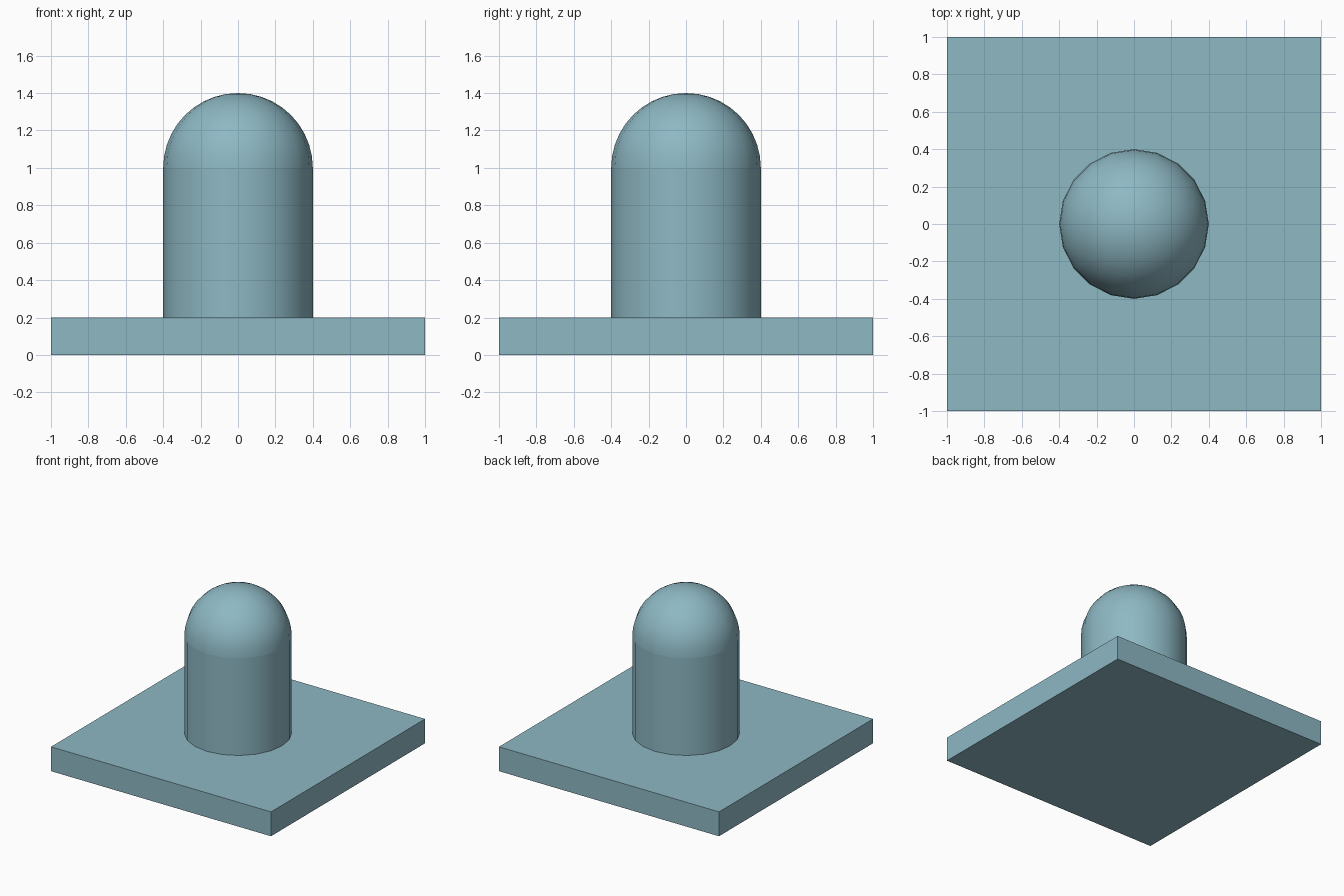
import bpy, bmesh
from math import sin, cos, pi, radians

if "Cube" in bpy.data.objects:
    bpy.data.objects.remove(bpy.data.objects["Cube"])

SIDES, RINGS = 20, 10
RADIUS, BASE_TOP, SHOULDER = 0.4, 0.2, 1.0

# Muted teal shared by both parts
teal = bpy.data.materials.new("muted_teal")
teal.diffuse_color = (0.27, 0.48, 0.55, 1)
teal.use_nodes = True
teal.node_tree.nodes["Principled BSDF"].inputs["Base Color"].default_value = teal.diffuse_color

# Square base plate
bpy.ops.mesh.primitive_cube_add(size=1, location=(0, 0, BASE_TOP / 2))
base = bpy.context.object
base.name = "base_plate"
base.scale = (2, 2, BASE_TOP)
bpy.ops.object.transform_apply(location=False, rotation=False, scale=True)
base.data.materials.append(teal)

# Domed post: straight wall and quarter-circle profile, spun around z
profile = [(0, BASE_TOP), (RADIUS, BASE_TOP)]
for i in range(RINGS + 1):
    a = pi / 2 * i / RINGS
    profile.append((RADIUS * cos(a) if i < RINGS else 0, SHOULDER + RADIUS * sin(a)))

bm = bmesh.new()
verts = [bm.verts.new((r, 0, z)) for r, z in profile]
edges = [bm.edges.new(pair) for pair in zip(verts, verts[1:])]
bmesh.ops.spin(bm, geom=verts + edges, cent=(0, 0, 0), axis=(0, 0, 1),
               angle=2 * pi, steps=SIDES, use_merge=False)
bmesh.ops.remove_doubles(bm, verts=bm.verts, dist=1e-4)
bmesh.ops.recalc_face_normals(bm, faces=bm.faces)

# Crease where the dome meets the straight wall
for e in bm.edges:
    if all(abs(v.co.z - SHOULDER) < 1e-4 for v in e.verts):
        e.smooth = False

mesh = bpy.data.meshes.new("domed_post")
bm.to_mesh(mesh)
bm.free()
mesh.materials.append(teal)
post = bpy.data.objects.new("domed_post", mesh)
bpy.context.collection.objects.link(post)

# Smooth post, crisp rims
bpy.ops.object.select_all(action='DESELECT')
post.select_set(True)
bpy.context.view_layer.objects.active = post
bpy.ops.object.shade_smooth_by_angle(angle=radians(30), keep_sharp_edges=True)
